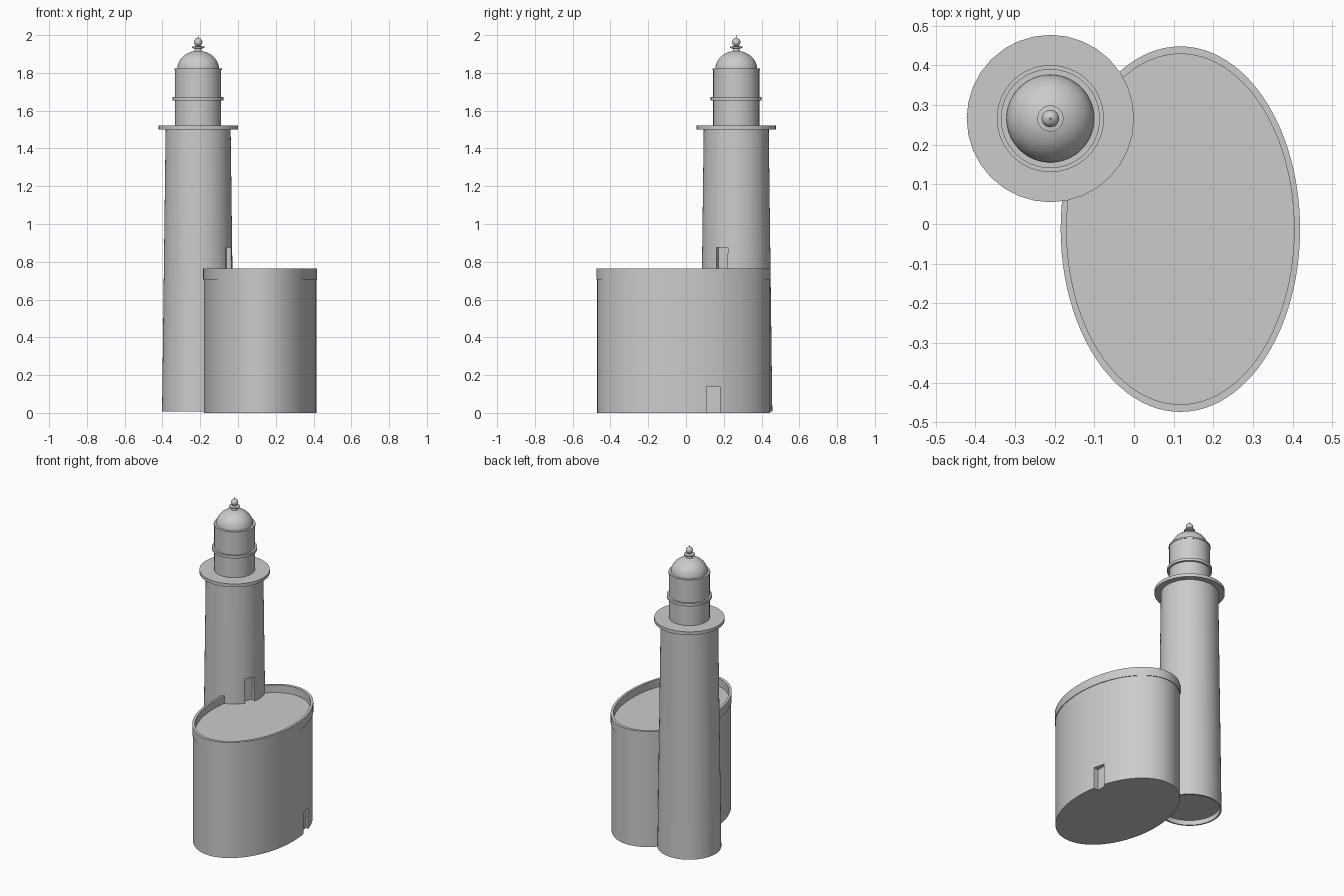
import bpy, math
from mathutils import Vector

if "Cube" in bpy.data.objects:
    bpy.data.objects.remove(bpy.data.objects["Cube"])

TOWER = (-0.211, 0.266)
HALL = (0.117, -0.013)


def lathe(name, profile, centre, segs=64, radii=(1, 1)):
    """Revolve (offset-radius, z) points; points on the axis become poles.
    With radii given, each profile radius is a pair of ellipse half-axes."""
    verts, faces, rings = [], [], []
    for r, z in profile:
        rx, ry = r if isinstance(r, tuple) else (r, r)
        start = len(verts)
        n = 1 if rx == 0 else segs
        for i in range(n):
            a = 2 * math.pi * i / segs
            verts.append((rx * math.cos(a), ry * math.sin(a), z))
        rings.append((start, n))
    for (a, na), (b, nb) in zip(rings, rings[1:]):
        for i in range(segs):
            j = (i + 1) % segs
            if na == 1:
                faces.append((a, b + j, b + i))
            elif nb == 1:
                faces.append((a + i, a + j, b))
            else:
                faces.append((a + i, a + j, b + j, b + i))
    mesh = bpy.data.meshes.new(name)
    mesh.from_pydata(verts, [], faces)
    ob = bpy.data.objects.new(name, mesh)
    ob.location = (*centre, 0)
    bpy.context.collection.objects.link(ob)
    smooth(ob)
    return ob


def smooth(ob):
    bpy.ops.object.select_all(action='DESELECT')
    bpy.context.view_layer.objects.active = ob
    ob.select_set(True)
    bpy.ops.object.shade_smooth_by_angle(angle=math.radians(30))


def cut_doorway(target, name, loc, size, angle):
    """Carve a shallow doorway with a hidden box cutter."""
    bpy.ops.mesh.primitive_cube_add(size=1, location=loc, rotation=(0, 0, angle))
    cutter = bpy.context.object
    cutter.name = name
    cutter.scale = size
    cutter.hide_render = True
    cutter.display_type = 'WIRE'
    mod = target.modifiers.new(name, 'BOOLEAN')
    mod.operation = 'DIFFERENCE'
    mod.solver = 'EXACT'
    mod.object = cutter
    bpy.context.view_layer.update()
    bpy.context.view_layer.objects.active = target
    bpy.ops.object.modifier_apply(modifier=mod.name)
    bpy.data.objects.remove(cutter)


# Oval hall with its flat roof
hall = lathe("oval_hall", [(0, 0), ((0.298, 0.457), 0), ((0.298, 0.457), 0.715),
                           (0, 0.715)], HALL, 96)
cut_doorway(hall, "hall_doorway", (0.40, 0.144, 0.065), (0.06, 0.072, 0.15), 0.0)

# Parapet around the roof edge
outer, inner = (0.302, 0.461), (0.287, 0.442)
lathe("roof_parapet", [(inner, 0.707), (outer, 0.707), (outer, 0.765),
                       (inner, 0.765), (inner, 0.707)], HALL, 96)

# Tapered tower shaft, hollowed a little underneath
tower = lathe("tower_shaft", [(0, 0.04), (0.182, 0.04), (0.182, 0.008), (0.191, 0.008),
                              (0.172, 1.51), (0, 1.51)], TOWER)
door_angle = math.radians(-25)
out = Vector((math.cos(door_angle), math.sin(door_angle)))
p = Vector(TOWER) + out * 0.18
cut_doorway(tower, "roof_doorway", (p.x, p.y, 0.785), (0.06, 0.066, 0.18), door_angle)

# Gallery disc
lathe("gallery", [(0, 1.5), (0.211, 1.5), (0.211, 1.521), (0, 1.521)], TOWER, 32)

# Lantern room with walkway ring and top lip
lathe("lantern_room", [(0, 1.515), (0.122, 1.515), (0.122, 1.819), (0, 1.819)], TOWER)
lathe("lantern_walkway", [(0.115, 1.654), (0.135, 1.654), (0.135, 1.672),
                          (0.115, 1.672), (0.115, 1.654)], TOWER)
lathe("lantern_lip", [(0.105, 1.815), (0.125, 1.815), (0.125, 1.824),
                      (0.105, 1.824), (0.105, 1.815)], TOWER)

# Dome
dome = [(0, 1.815), (0.111, 1.815)]
for i in range(13):
    a = math.pi / 2 * i / 12
    dome.append((0.111 * math.cos(a) if i < 12 else 0, 1.819 + 0.098 * math.sin(a)))
lathe("dome", dome, TOWER)

# Finial: neck, collar, ball and tip
lathe("finial_neck", [(0, 1.9), (0.022, 1.9), (0.017, 1.928), (0.033, 1.932),
                      (0.033, 1.939), (0.013, 1.942), (0.013, 1.955), (0, 1.955)],
      TOWER, 32)
ball = [(0, 1.941)]
for i in range(1, 12):
    a = math.pi * i / 12
    ball.append((0.022 * math.sin(a), 1.963 - 0.022 * math.cos(a)))
lathe("finial_ball", ball + [(0.003, 1.986), (0, 2.0)], TOWER, 32)
